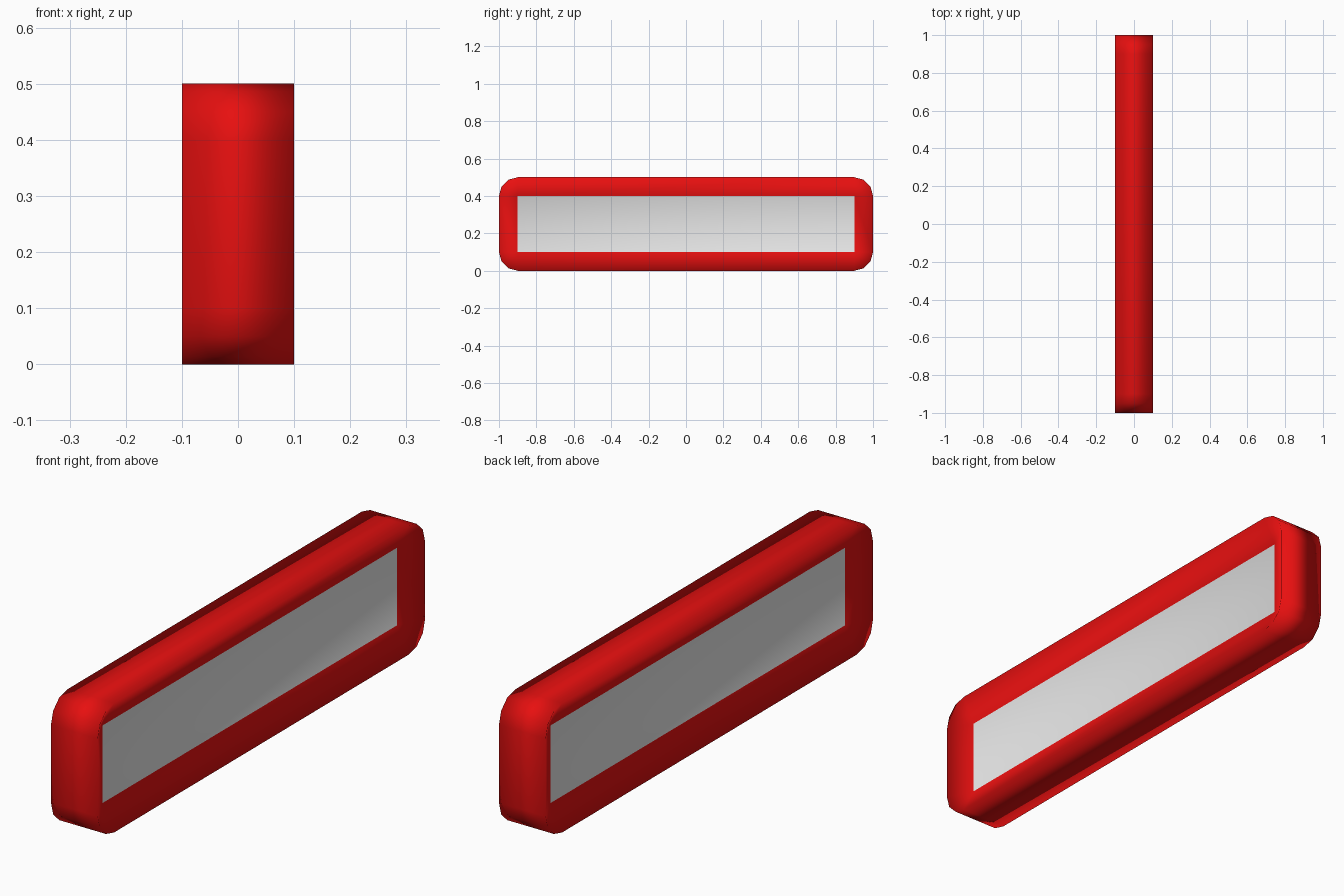
import bpy, bmesh, math

if "Cube" in bpy.data.objects:
    bpy.data.objects.remove(bpy.data.objects["Cube"])

def material(name, rgb):
    m = bpy.data.materials.new(name)
    m.diffuse_color = (*rgb, 1)
    m.use_nodes = True
    m.node_tree.nodes["Principled BSDF"].inputs["Base Color"].default_value = m.diffuse_color
    return m

R, SEG = 0.1, 3                 # corner radius and facets
HALF, DISH = 0.1, 0.05          # half thickness at rim and at panel
bm = bmesh.new()
sides = []
for s in (1, -1):
    rim, inner = [], []
    for k, (y, z) in enumerate([(0.9, 0.4), (-0.9, 0.4), (-0.9, 0.1), (0.9, 0.1)]):
        inner.append(bm.verts.new((s * DISH, y, z)))
        arc = []
        for i in range(SEG + 1):
            a = math.pi / 2 * (k + i / SEG)
            arc.append(bm.verts.new((s * HALF, y + R * math.cos(a), z + R * math.sin(a))))
        rim.append(arc)
    # grey panel
    bm.faces.new(inner).material_index = 1
    # sloping red border with faceted corners
    for k in range(4):
        n = (k + 1) % 4
        bm.faces.new((rim[k][-1], rim[n][0], inner[n], inner[k]))
        for i in range(SEG):
            bm.faces.new((rim[k][i], rim[k][i + 1], inner[k]))
    sides.append([v for arc in rim for v in arc])
# outer band joining both sides
a, b = sides
for i in range(len(a)):
    j = (i + 1) % len(a)
    bm.faces.new((a[i], b[i], b[j], a[j]))
bmesh.ops.recalc_face_normals(bm, faces=bm.faces)
for f in bm.faces:
    f.smooth = True
me = bpy.data.meshes.new("framed_panel")
bm.to_mesh(me)
bm.free()
me.materials.append(material("red", (0.8, 0.005, 0.005)))
me.materials.append(material("light_grey", (0.8, 0.8, 0.8)))
bpy.context.collection.objects.link(bpy.data.objects.new("framed_panel", me))
